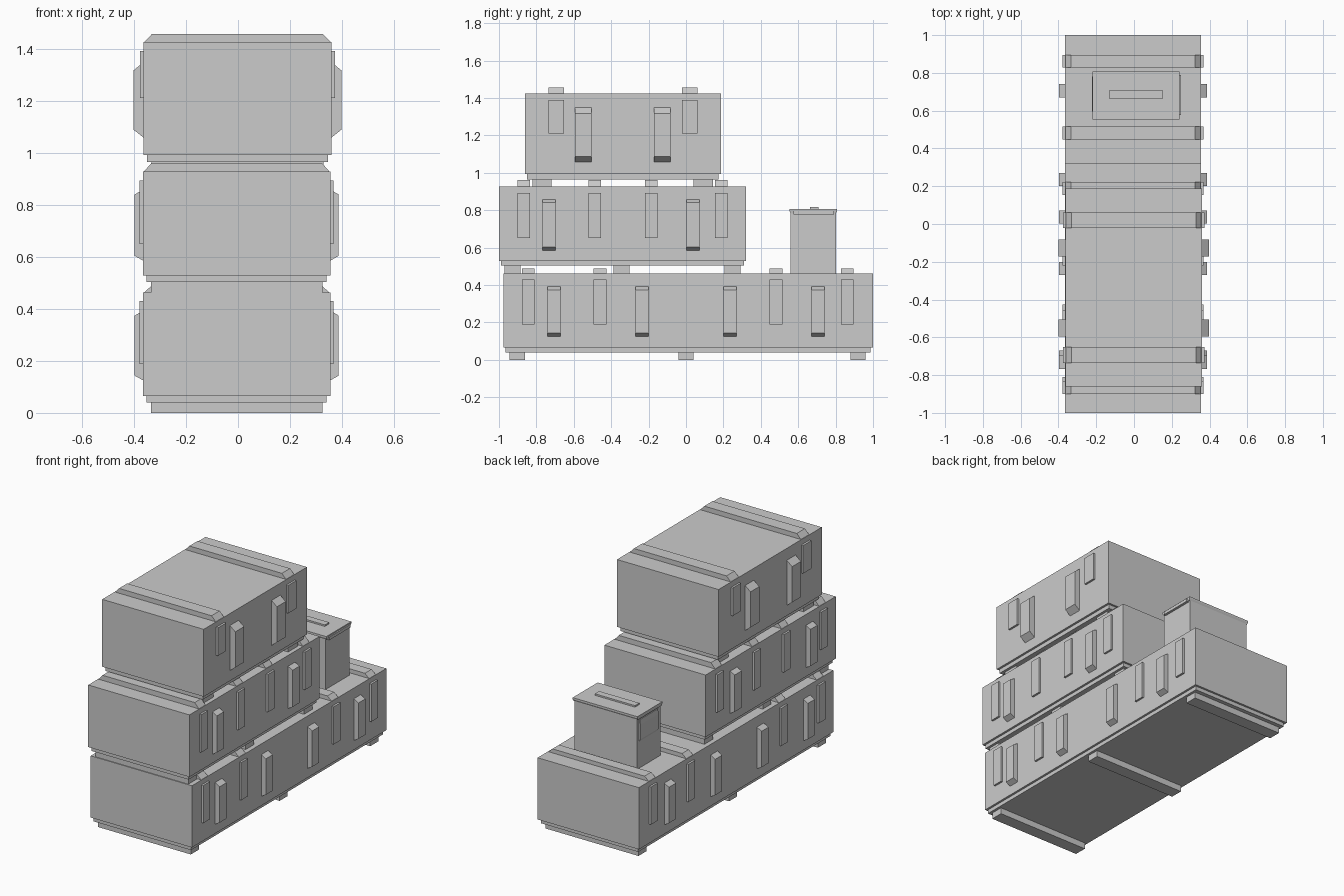
import bpy, bmesh

if "Cube" in bpy.data.objects:
    bpy.data.objects.remove(bpy.data.objects["Cube"])


def finish(name, bm):
    bmesh.ops.recalc_face_normals(bm, faces=bm.faces)
    me = bpy.data.meshes.new(name)
    bm.to_mesh(me)
    bm.free()
    ob = bpy.data.objects.new(name, me)
    bpy.context.collection.objects.link(ob)
    return ob


def prism(name, profile, y0, y1):
    """Extrude an (x, z) outline from y0 to y1."""
    bm = bmesh.new()
    face = bm.faces.new([bm.verts.new((x, y0, z)) for x, z in profile])
    geom = bmesh.ops.extrude_face_region(bm, geom=[face])["geom"]
    verts = [g for g in geom if isinstance(g, bmesh.types.BMVert)]
    bmesh.ops.translate(bm, verts=verts, vec=(0, y1 - y0, 0))
    return finish(name, bm)


def box(name, x0, x1, y0, y1, z0, z1):
    return prism(name, [(x0, z0), (x1, z0), (x1, z1), (x0, z1)], y0, y1)


def crate(name, cx, half, ys, zs, foot_w, feet, strap_w, straps, side_z,
          latch_w, latches, latch_z, latch_depth):
    y0, y1 = ys
    z_foot, z_lip, z_body, z_top, z_strap = zs
    # body, base lip and feet
    box(name + "_body", cx - half, cx + half, y0, y1, z_body, z_top)
    box(name + "_base_lip", cx - half + .014, cx + half - .014,
        y0 + .011, y1 - .013, z_lip, z_body)
    for y in feet:
        box(name + "_foot", cx - .33, cx + .33, y - foot_w / 2, y + foot_w / 2, z_foot, z_lip)
    # lid straps with bevelled ends, and matching side strips
    for y in straps:
        a, b = y - strap_w / 2, y + strap_w / 2
        prism(name + "_lid_strap", [(cx - half + .003, z_top), (cx + half - .003, z_top),
              (cx + half - .032, z_strap), (cx - half + .032, z_strap)], a, b)
        for s in (-1, 1):
            box(name + "_side_strip", cx + s * half, cx + s * (half + .013), a, b, *side_z)
    # latches with sloped top and bottom
    for y in latches:
        for s in (-1, 1):
            i, o = cx + s * half, cx + s * (half + latch_depth)
            prism(name + "_latch", [(i, latch_z[0]), (o, latch_z[1]), (o, latch_z[2]),
                  (i, latch_z[3])], y - latch_w / 2, y + latch_w / 2)


crate("bottom_crate", -.005, .36, (-.975, 1.0), (0, .04, .065, .462, .488),
      .082, (-.902, 0, .92), .068, (-.844, -.46, .481, .862), (.188, .43),
      .07, (-.705, -.235, .235, .706), (.125, .143, .374, .393), .032)
crate("middle_crate", -.005, .36, (-1.0, .322), (.462, .503, .528, .927, .96),
      .085, (-.927, -.344, .249), .067, (-.867, -.488, -.187, .188), (.65, .893),
      .07, (-.732, .037), (.585, .604, .84, .857), .032)
crate("top_crate", -.002, .361, (-.861, .188), (.927, .965, .992, 1.425, 1.456),
      .103, (-.77, .092), .083, (-.694, .02), (1.21, 1.39),
      .089, (-.55, -.127), (1.058, 1.088, 1.317, 1.348), .038)

# small ammunition-style box standing on the lowest crate
box("small_box_body", -.212, .232, .56, .802, .462, .79)
bm = bmesh.new()
rings = [[bm.verts.new((x, y, z)) for x, y in ((.01 - hx, .681 - hy), (.01 + hx, .681 - hy),
          (.01 + hx, .681 + hy), (.01 - hx, .681 + hy))]
         for hx, hy, z in ((.228, .12, .782), (.23, .127, .795), (.23, .127, .806))]
bm.faces.new(rings[0])
bm.faces.new(rings[-1])
for lo, hi in zip(rings, rings[1:]):
    for i in range(4):
        j = (i + 1) % 4
        bm.faces.new((lo[i], lo[j], hi[j], hi[i]))
finish("small_box_lid", bm)
box("small_box_handle", -.133, .153, .664, .708, .804, .816)
box("small_box_hinge", .23, .248, .576, .79, .778, .798)
prism("small_box_latch", [(-.21, .63), (-.222, .65), (-.222, .745), (-.217, .775), (-.21, .775)],
      .595, .78)
